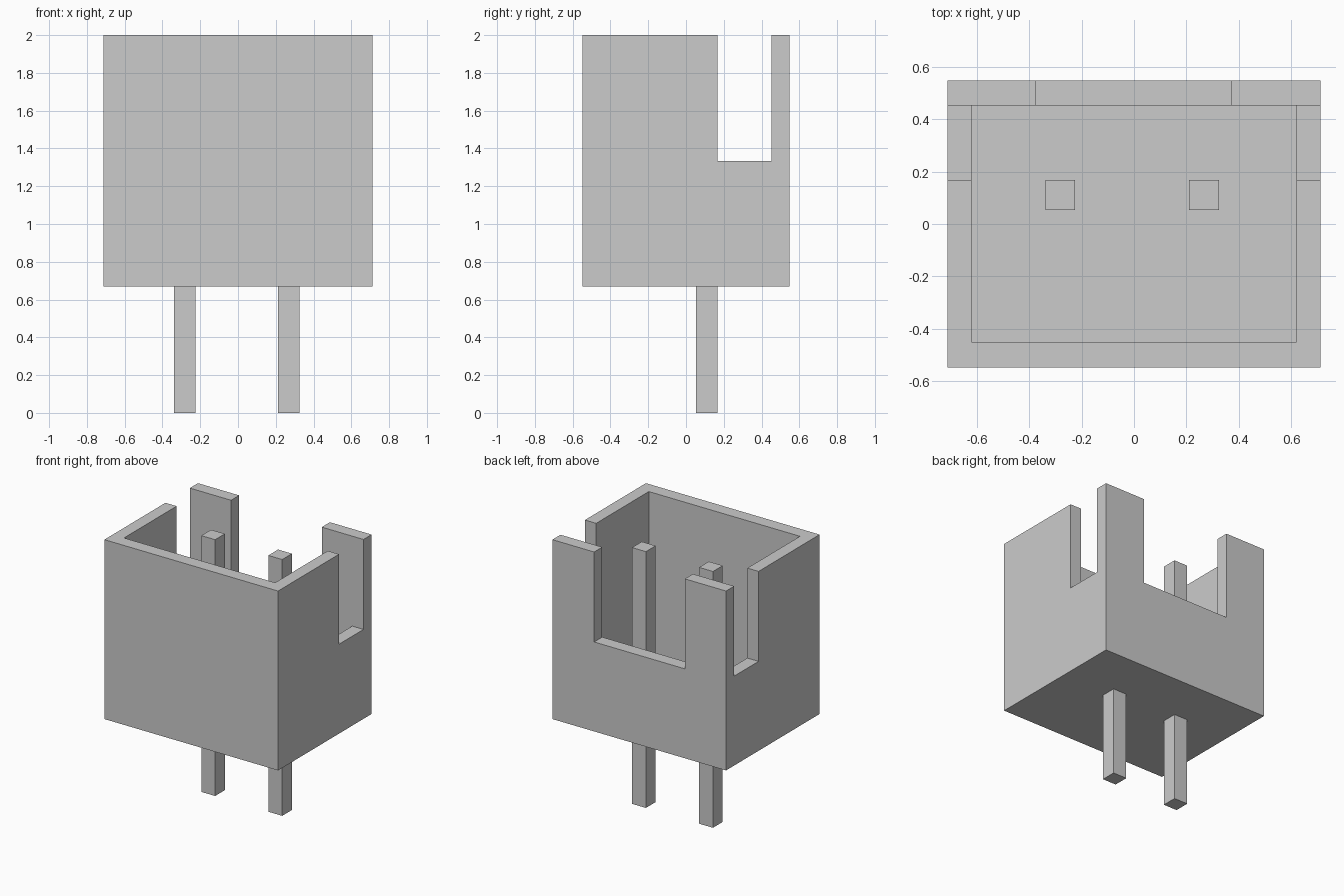
import bpy
import bmesh

if "Cube" in bpy.data.objects:
    bpy.data.objects.remove(bpy.data.objects["Cube"])


def box(name, lo, hi):
    """Axis-aligned box between two corners."""
    bm = bmesh.new()
    bmesh.ops.create_cube(bm, size=1)
    for v in bm.verts:
        v.co = [(a + b) / 2 + c * (b - a) for a, b, c in zip(lo, hi, v.co)]
    mesh = bpy.data.meshes.new(name)
    bm.to_mesh(mesh)
    bm.free()
    obj = bpy.data.objects.new(name, mesh)
    bpy.context.collection.objects.link(obj)
    return obj


def cut(target, cutter):
    """Subtract the cutter, then discard it."""
    mod = target.modifiers.new("cut", 'BOOLEAN')
    mod.operation = 'DIFFERENCE'
    mod.solver = 'EXACT'
    mod.object = cutter
    bpy.context.view_layer.objects.active = target
    bpy.ops.object.modifier_apply(modifier=mod.name)
    bpy.data.objects.remove(cutter)


BOTTOM, TOP, SLOT_Z, FLOOR = 0.67, 2.0, 1.333, 0.765
INNER_BACK = 0.453

# Open-topped housing
housing = box("housing", (-0.712, -0.548, BOTTOM), (0.712, 0.548, TOP))
cut(housing, box("cavity", (-0.62, -0.45, FLOOR), (0.62, INNER_BACK, TOP + 0.2)))

# Slot through both side walls, notch in the back wall
cut(housing, box("side_slots", (-1, 0.167, SLOT_Z), (1, INNER_BACK, TOP + 0.3)))
cut(housing, box("back_notch", (-0.374, 0.3, SLOT_Z), (0.37, 0.8, TOP + 0.4)))

# Square contact pins passing through the floor
for side, x in (("left", -0.282), ("right", 0.268)):
    box(f"{side}_pin", (x - 0.057, 0.054, 0), (x + 0.057, 0.168, 1.9))
